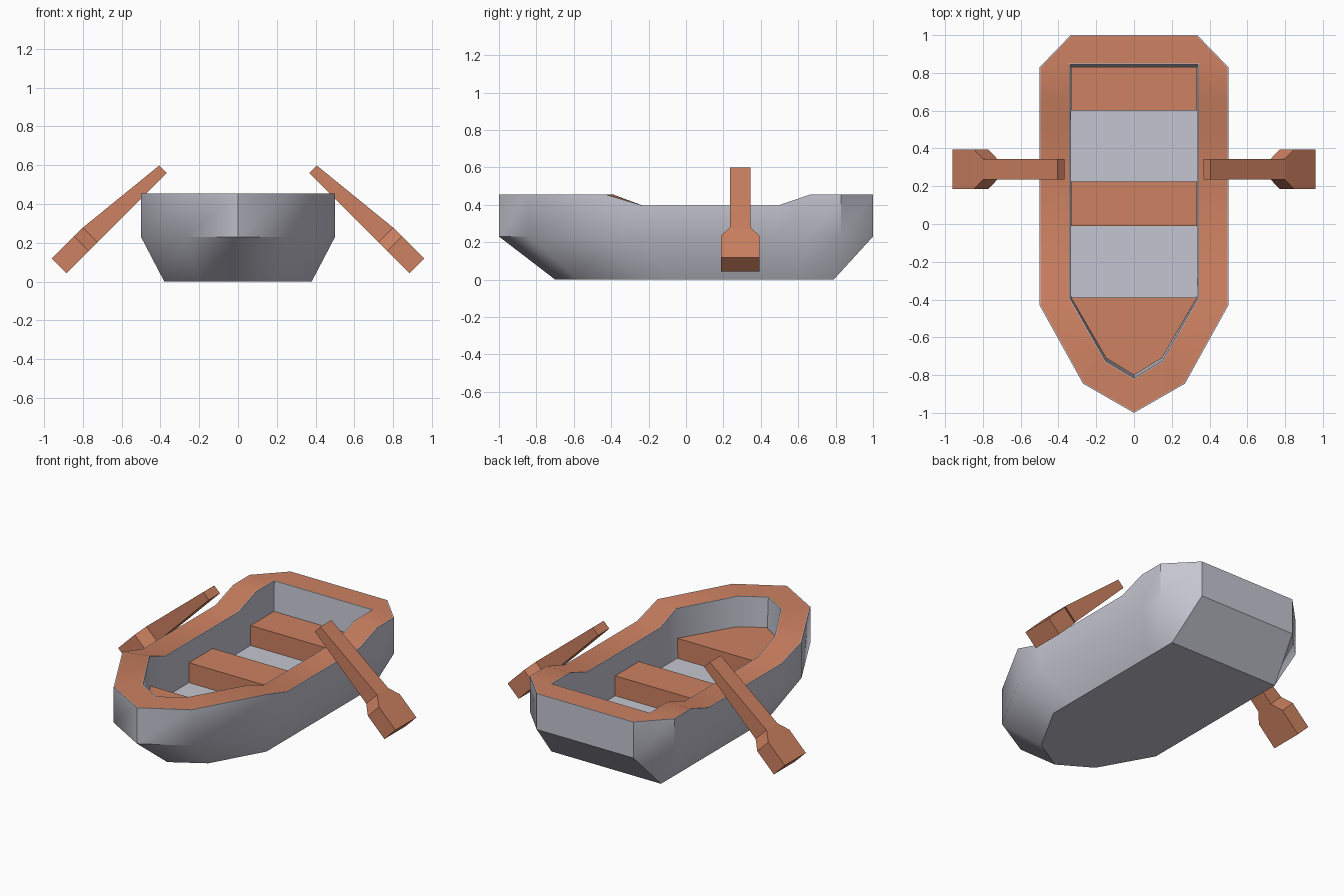
import bpy, bmesh, math
from mathutils import Vector

if "Cube" in bpy.data.objects:
    bpy.data.objects.remove(bpy.data.objects["Cube"], do_unlink=True)


def material(name, color):
    m = bpy.data.materials.new(name)
    m.use_nodes = True
    m.diffuse_color = color
    m.node_tree.nodes["Principled BSDF"].inputs["Base Color"].default_value = color
    return m


GREY = material("pale grey hull", (0.56, 0.56, 0.64, 1))
WOOD = material("orange wood", (0.61, 0.22, 0.12, 1))


def finish(bm, name, materials, smooth=False):
    bmesh.ops.recalc_face_normals(bm, faces=bm.faces)
    mesh = bpy.data.meshes.new(name)
    bm.to_mesh(mesh)
    bm.free()
    for m in materials:
        mesh.materials.append(m)
    obj = bpy.data.objects.new(name, mesh)
    bpy.context.collection.objects.link(obj)
    if smooth:
        bpy.ops.object.select_all(action='DESELECT')
        obj.select_set(True)
        bpy.context.view_layer.objects.active = obj
        bpy.ops.object.shade_smooth_by_angle(angle=math.radians(40))
    return obj


def loft(bm, rings):
    """Skin closed rings of points and cap both ends; returns faces per band."""
    loops = [[bm.verts.new(p) for p in ring] for ring in rings]
    bands = []
    for a, b in zip(loops, loops[1:]):
        n = len(a)
        bands.append([bm.faces.new((a[i], a[(i + 1) % n], b[(i + 1) % n], b[i]))
                      for i in range(n)])
    bm.faces.new(loops[0])
    bm.faces.new(loops[-1])
    return bands


def mirrored(half):
    """Close a half outline that starts on the centre line."""
    return half + [(-p[0],) + tuple(p[1:]) for p in reversed(half) if p[0] > 0]


# Hull stations from bow to stern along one side
outer = [(0, -1), (.27, -.845), (.5, -.43), (.5, -.23),
         (.5, .49), (.5, .665), (.5, .83), (.335, 1)]
inner = [(0, -.815), (.15, -.725), (.34, -.39), (.34, -.23),
         (.34, .49), (.34, .665), (.34, .845), (.34, .845)]
keel = [(0, -.7), (.2, -.58), (.38, -.26), (.38, -.1),
        (.38, .3), (.38, .6), (.38, .79), (.38, .79)]
HIGH, LOW, CHINE, FLOOR, SEAT = .455, .395, .23, .145, .27
sheer = [HIGH] * 3 + [LOW] * 2 + [HIGH] * 3


def ring(outline, heights, scale=1):
    return mirrored([(x * scale, y * scale, z)
                     for (x, y), z in zip(outline, heights)])


def level(z):
    return [z] * len(outer)


# Hull with rim and inner well
bm = bmesh.new()
bands = loft(bm, [ring(keel, level(0)), ring(outer, level(CHINE)),
                  ring(outer, sheer), ring(inner, sheer),
                  ring(inner, level(FLOOR), .98)])
for f in bands[2]:
    f.material_index = 1
bmesh.ops.remove_doubles(bm, verts=bm.verts, dist=.0005)
bmesh.ops.recalc_face_normals(bm, faces=bm.faces)
# Thin grey border around the wooden rim
rim = [f for f in bm.faces if f.material_index == 1]
border = bmesh.ops.inset_region(bm, faces=rim, thickness=.005,
                                use_even_offset=True)
for f in border["faces"]:
    f.material_index = 0
finish(bm, "hull", [GREY, WOOD], smooth=True)


# Benches resting on the floor
def bench(name, outline):
    bm = bmesh.new()
    loft(bm, [[(x, y, z) for x, y in outline] for z in (FLOOR - .01, SEAT)])
    finish(bm, name, [WOOD])


W = .333
for name, front, back in (("middle_seat", -.01, .225), ("stern_seat", .6, .832)):
    bench(name, [(-W, front), (W, front), (W, back), (-W, back)])
bench("bow_seat", mirrored([(0, -.8), (.147, -.71), (W, -.39)]))

# Oars: sections of (distance along, thickness, half width)
sections = [(0, .055, .055), (.505, .107, .055), (.57, .108, .104), (.732, .108, .104)]
handle = Vector((.367, .29, .56))
along = Vector((1, 0, -1)).normalized()
across = Vector((1, 0, 1)).normalized()
for side, name in ((1, "left_oar"), (-1, "right_oar")):
    rings = []
    for s, t, w in sections:
        base = handle + along * s
        corners = [base + across * u + Vector((0, v, 0))
                   for u, v in ((0, -w), (t, -w), (t, w), (0, w))]
        rings.append([(side * p.x, p.y, p.z) for p in corners])
    bm = bmesh.new()
    loft(bm, rings)
    finish(bm, name, [WOOD])
